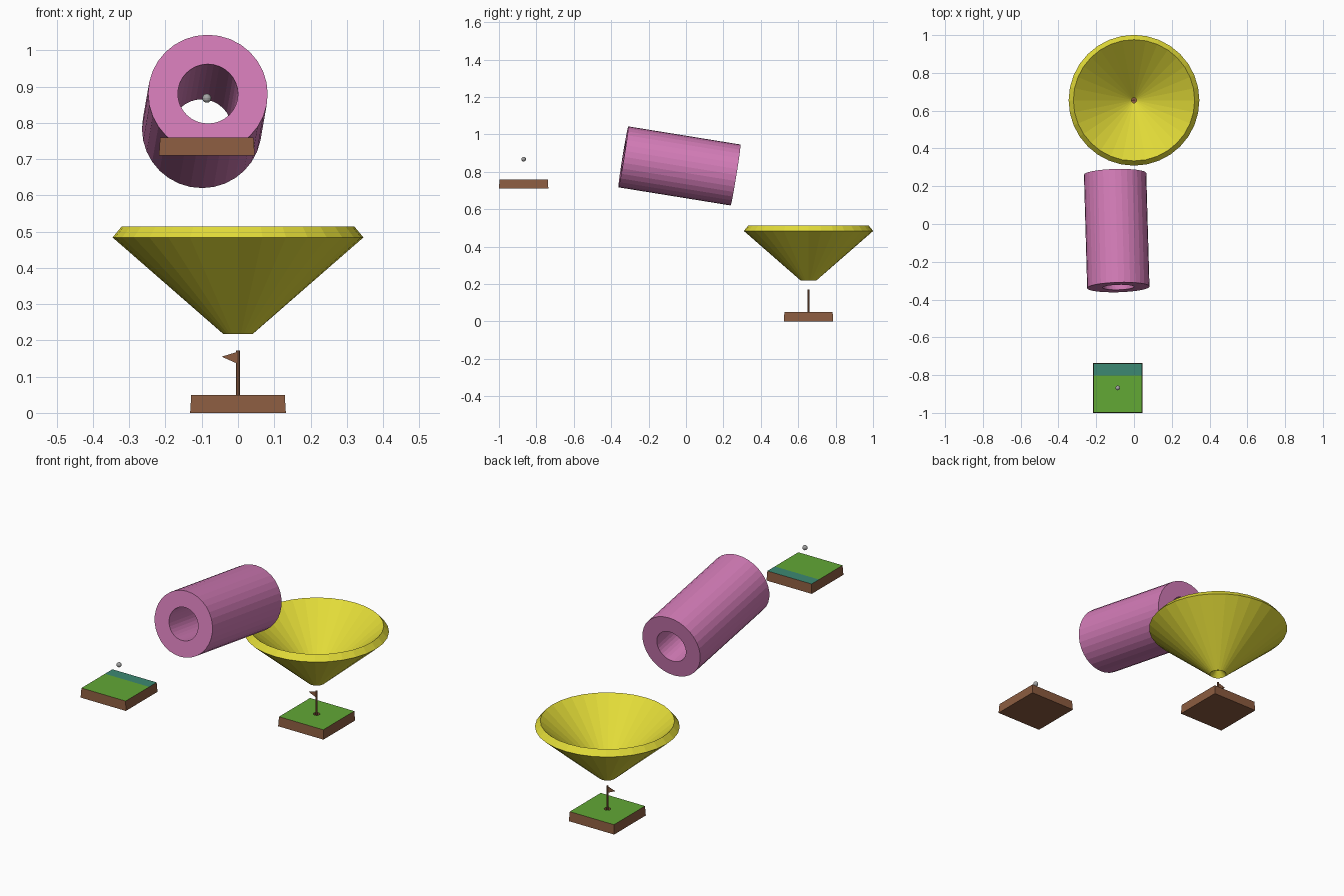
import bpy, bmesh, math
from mathutils import Vector, Matrix

if "Cube" in bpy.data.objects:
    bpy.data.objects.remove(bpy.data.objects["Cube"])


def mat(name, rgb):
    m = bpy.data.materials.new(name)
    m.diffuse_color = [((c / 255 + 0.055) / 1.055) ** 2.4 for c in rgb] + [1]
    m.use_nodes = True
    m.node_tree.nodes["Principled BSDF"].inputs["Base Color"].default_value = m.diffuse_color
    return m


PINK = mat("pink", (212, 124, 184))
YELLOW = mat("yellow", (226, 219, 56))
GREEN = mat("green", (98, 168, 53))
TEAL = mat("teal", (60, 136, 114))
BROWN = mat("brown", (140, 92, 64))
GREY = mat("grey", (165, 165, 165))


def finish(name, bm, mats):
    bmesh.ops.recalc_face_normals(bm, faces=bm.faces)
    me = bpy.data.meshes.new(name)
    bm.to_mesh(me)
    bm.free()
    for m in mats:
        me.materials.append(m)
    ob = bpy.data.objects.new(name, me)
    bpy.context.collection.objects.link(ob)
    return ob


def ring_solid(name, profile, material, sides=32):
    """Revolve a closed (radius, z) profile into a hollow ring-shaped solid."""
    bm = bmesh.new()
    rings = [[bm.verts.new((r * math.cos(2 * math.pi * i / sides),
                            r * math.sin(2 * math.pi * i / sides), z))
              for i in range(sides)] for r, z in profile]
    for k, a in enumerate(rings):
        b = rings[(k + 1) % len(rings)]
        for i in range(sides):
            j = (i + 1) % sides
            bm.faces.new((a[i], a[j], b[j], b[i]))
    return finish(name, bm, [material])


def tile(name, centre, stripe=False, hole=0):
    """Slightly tapered brown slab with a painted top."""
    h, bot, top = 0.05, 0.132, 0.129
    corners = [(-1, -1), (1, -1), (1, 1), (-1, 1)]
    bm = bmesh.new()
    lo = [bm.verts.new((x * bot, y * bot, 0)) for x, y in corners]
    hi = [bm.verts.new((x * top, y * top, h)) for x, y in corners]
    bm.faces.new(lo[::-1])
    for i in range(4):
        j = (i + 1) % 4
        bm.faces.new((lo[i], lo[j], hi[j], hi[i]))
    if hole:
        # round cup sunk into the top
        n = 16
        cup = [[bm.verts.new((hole * math.cos(2 * math.pi * i / n),
                              hole * math.sin(2 * math.pi * i / n), z))
                for i in range(n)] for z in (h, 0.02)]
        for i in range(n):
            j = (i + 1) % n
            bm.faces.new((cup[0][i], cup[1][i], cup[1][j], cup[0][j]))
        bm.faces.new(cup[1])
        rim = [e for e in bm.edges if all(v.co.z > h - 1e-5 for v in e.verts)]
        bmesh.ops.triangle_fill(bm, edges=rim, use_beauty=True)
    else:
        bm.faces.new(hi)
    if stripe:
        # cut the painted band along the far edge
        bmesh.ops.bisect_plane(bm, geom=bm.verts[:] + bm.edges[:] + bm.faces[:],
                               plane_co=(0, 0.067, 0), plane_no=(0, 1, 0))
    for f in bm.faces:
        c = f.calc_center_median()
        if c.z > h - 1e-4:
            f.material_index = 2 if stripe and c.y > 0.067 else 1
    ob = finish(name, bm, [BROWN, GREEN] + ([TEAL] if stripe else []))
    ob.location = centre
    return ob


# Tee and hole platforms
tile("start_platform", (-0.086, -0.868, 0.71), stripe=True)
tile("hole_platform", (0, 0.655, 0), hole=0.016)

# Tilted tube
a, b = Vector((-0.083, -0.335, 0.88)), Vector((-0.10, 0.265, 0.783))
L = (b - a).length
tube = ring_solid("tube", [(0.165, 0), (0.165, L), (0.083, L), (0.083, 0)], PINK)
tube.rotation_mode = 'QUATERNION'
tube.rotation_quaternion = (b - a).to_track_quat('Z', 'Y')
tube.location = a

# Funnel
funnel = ring_solid("funnel", [(0.041, 0.218), (0.346, 0.484),
                               (0.321, 0.514), (0.014, 0.247)], YELLOW)
funnel.location = (0, 0.655, 0)

# Ball
bm = bmesh.new()
bmesh.ops.create_uvsphere(bm, u_segments=16, v_segments=8, radius=0.0125)
finish("ball", bm, [GREY]).location = (-0.086, -0.868, 0.868)

# Flag pole
bm = bmesh.new()
bmesh.ops.create_cone(bm, cap_ends=True, segments=8, radius1=0.005, radius2=0.005,
                      depth=0.152, matrix=Matrix.Translation((0, 0, 0.096)))
finish("flag_pole", bm, [BROWN]).location = (0, 0.655, 0)

# Pennant
bm = bmesh.new()
f = bm.faces.new([bm.verts.new((x, -0.0015, z))
                  for x, z in ((0, 0.169), (-0.045, 0.155), (0, 0.135))])
ext = bmesh.ops.extrude_face_region(bm, geom=[f], use_keep_orig=True)
bmesh.ops.translate(bm, vec=(0, 0.003, 0),
                    verts=[v for v in ext["geom"] if isinstance(v, bmesh.types.BMVert)])
finish("flag", bm, [BROWN]).location = (0, 0.655, 0)
